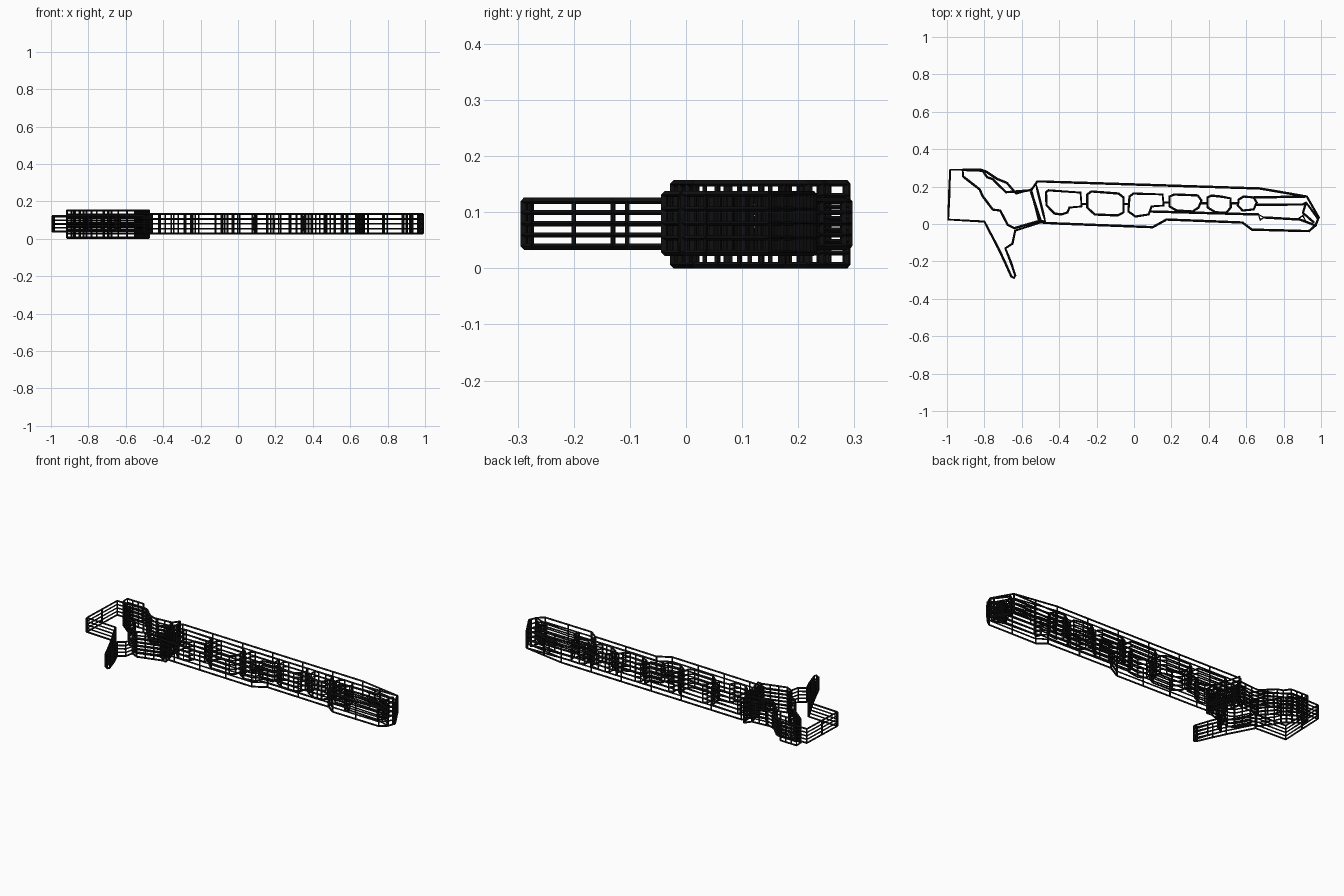
import bpy, bmesh, math
from mathutils import Vector

BAR = 0.013       # width of the lattice bars

ink = bpy.data.materials.new("dark_wire")
ink.diffuse_color = (0.005, 0.005, 0.005, 1)


def lattice(name, paths, z0, z1, levels=4, span=0.22):
    """Raise plan-view paths into open walls and turn them into a wire lattice.
    paths: list of (points, closed); levels: cell rows; span: longest cell."""
    bm = bmesh.new()
    z0, z1 = z0 + BAR / 2, z1 - BAR / 2
    for pts, closed in paths:
        pts = [Vector(p) for p in pts]
        ends = pts[1:] + (pts[:1] if closed else [])
        run = []
        for a, b in zip(pts, ends):
            n = max(1, math.ceil((b - a).length / span))
            run += [a.lerp(b, i / n) for i in range(n)]
        if not closed:
            run.append(pts[-1])
        rows = [[bm.verts.new((p.x, p.y, z0 + (z1 - z0) * k / levels)) for p in run]
                for k in range(levels + 1)]
        count = len(run) if closed else len(run) - 1
        for lo, hi in zip(rows, rows[1:]):
            for i in range(count):
                j = (i + 1) % len(run)
                bm.faces.new((lo[i], lo[j], hi[j], hi[i]))
    me = bpy.data.meshes.new(name)
    bm.to_mesh(me)
    bm.free()
    me.materials.append(ink)
    ob = bpy.data.objects.new(name, me)
    bpy.context.collection.objects.link(ob)
    w = ob.modifiers.new("wire", 'WIREFRAME')
    w.thickness = BAR
    w.offset = 0
    w.use_boundary = True
    w.use_even_offset = False
    w.use_replace = True
    return ob


# long body
body = [(-.517, .228), (.672, .19), (.924, .147), (.988, .035), (.97, -.008),
        (.935, -.038), (.63, -.03), (.58, .008), (.174, .024), (.10, -.017),
        (-.415, .003), (-.506, .008), (-.55, .18)]
lattice("body_shell", [(body, True)], .022, .138)

# row of windows along the body, joined by short slits
windows = [
    [(-.47, .17), (-.458, .18), (-.286, .168), (-.28, .094), (-.345, .088),
     (-.356, .062), (-.388, .051), (-.425, .056), (-.468, .1)],
    [(-.25, .158), (-.228, .174), (-.083, .163), (-.056, .142), (-.056, .062),
     (-.088, .046), (-.21, .051), (-.25, .088)],
    [(-.024, .147), (-.003, .163), (.153, .158), (.158, .099), (.094, .094),
     (.078, .051), (.008, .04), (-.03, .067)],
    [(.19, .147), (.217, .158), (.34, .153), (.361, .126), (.345, .088),
     (.313, .067), (.228, .072), (.19, .094)],
    [(.394, .142), (.415, .152), (.463, .147), (.517, .137), (.517, .088),
     (.495, .062), (.437, .062), (.394, .088)],
    [(.56, .131), (.586, .147), (.64, .142), (.656, .115), (.64, .078),
     (.58, .072), (.555, .099)],
]
lattice("windows", [(w, True) for w in windows], .022, .138)
slits = [((-.281, .107), (-.25, .107)), ((-.056, .107), (-.027, .107)),
         ((.158, .115), (.19, .115)), ((.357, .11), (.394, .11)),
         ((.517, .11), (.557, .11))]
lattice("window_slits", [(s, False) for s in slits], .022, .138)

# inner rails and the nose slot
rails = [
    ([(.64, .142), (.924, .147)], False),
    ([(.65, .104), (.9, .104), (.92, .115), (.972, .045), (.982, .03)], False),
    ([(.09, .067), (.665, .051)], False),
    ([(.665, .051), (.695, .035), (.675, .022)], True),
    ([(.695, .035), (.886, .024), (.972, -.008)], False),
    ([(.88, .03), (.903, .045), (.918, .015)], True),
    ([(.92, .115), (.903, .06), (.96, .01)], False),
]
lattice("nose_rails", rails, .022, .138)

# rear frame with the long downward prong
frame = [(-.983, .29), (-.993, .024), (-.80, .013), (-.725, -.13), (-.692, -.2),
         (-.656, -.28), (-.642, -.289), (-.635, -.275), (-.66, -.2), (-.688, -.13),
         (-.65, -.105), (-.635, -.035), (-.50, .008), (-.55, .185), (-.63, .163),
         (-.68, .22), (-.73, .24), (-.79, .28), (-.82, .29)]
lattice("rear_frame", [(frame, True)], .033, .126)

# thick grip sleeve, with a finer lattice
sleeve = [(-.915, .288), (-.81, .285), (-.785, .25), (-.755, .24), (-.685, .17),
          (-.55, .18), (-.525, .215), (-.475, .015), (-.50, .018), (-.64, -.022),
          (-.675, -.005), (-.715, .072), (-.755, .077), (-.81, .15), (-.825, .185),
          (-.87, .22), (-.915, .255)]
collar = [(-.55, .17), (-.50, .02)]
lattice("grip_sleeve", [(sleeve, True), (collar, False)], 0, .157, 7, .05)
